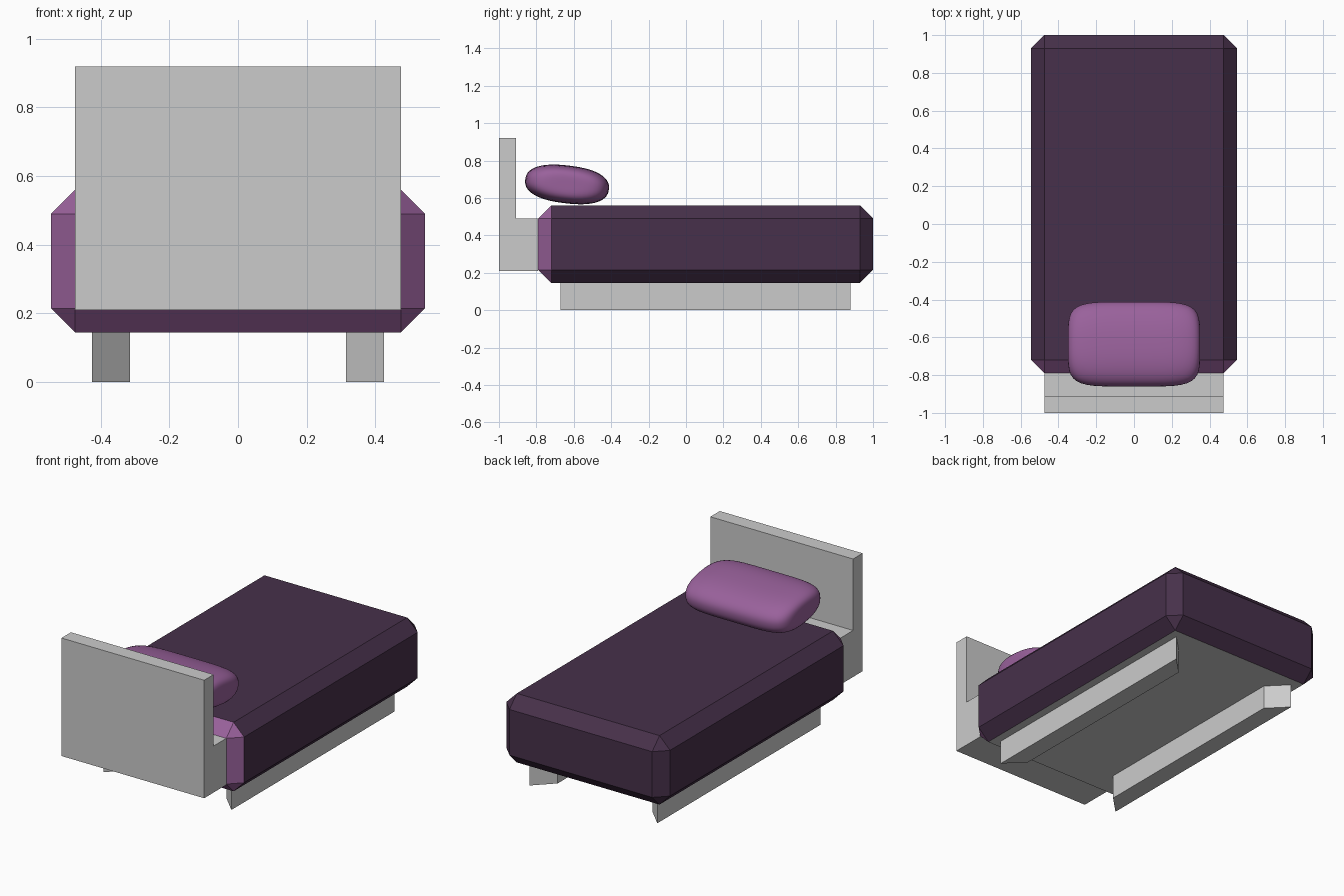
import bpy, bmesh
from mathutils import Vector, Matrix

if "Cube" in bpy.data.objects:
    bpy.data.objects.remove(bpy.data.objects["Cube"])


def material(name, rgb):
    m = bpy.data.materials.new(name)
    m.diffuse_color = (*rgb, 1)
    m.use_nodes = True
    m.node_tree.nodes["Principled BSDF"].inputs["Base Color"].default_value = m.diffuse_color
    return m


def finish(bm, name, mats=()):
    bmesh.ops.recalc_face_normals(bm, faces=bm.faces)
    me = bpy.data.meshes.new(name)
    bm.to_mesh(me)
    bm.free()
    for m in mats:
        me.materials.append(m)
    ob = bpy.data.objects.new(name, me)
    bpy.context.collection.objects.link(ob)
    return ob


def prism(name, points, move):
    """Extrude a flat outline along the vector move."""
    bm = bmesh.new()
    face = bm.faces.new([bm.verts.new(p) for p in points])
    new = bmesh.ops.extrude_face_region(bm, geom=[face], use_keep_orig=True)["geom"]
    bmesh.ops.translate(bm, vec=move, verts=[v for v in new if isinstance(v, bmesh.types.BMVert)])
    return finish(bm, name)


blanket = material("blanket_purple", (0.063, 0.03, 0.069))
sheet = material("sheet_purple", (0.32, 0.12, 0.33))

# mattress: chamfered block, lighter sheet at the head end, grey underside
bm = bmesh.new()
bmesh.ops.create_cube(bm, size=1, matrix=Matrix.Translation((0, 0.105, 0.3525))
                      @ Matrix.Diagonal((1.09, 1.79, 0.415, 1)))
bmesh.ops.bevel(bm, geom=bm.edges[:], offset=0.07, offset_type='OFFSET',
                segments=1, profile=0.5, affect='EDGES')
bm.normal_update()
for f in bm.faces:
    f.material_index = 1 if f.normal.y < -0.3 else 2 if f.normal.z < -0.9 else 0
head_face = [f for f in bm.faces if f.normal.y < -0.9]  # covered by the headboard
bmesh.ops.delete(bm, geom=head_face, context='FACES_ONLY')
finish(bm, "mattress", (blanket, sheet, None))

# headboard: L-shaped profile with a low ledge meeting the mattress
profile = [(-1, 0.21), (-1, 0.92), (-0.91, 0.92), (-0.91, 0.49), (-0.79, 0.49), (-0.79, 0.21)]
prism("headboard", [(-0.475, y, z) for y, z in profile], (0.95, 0, 0))

# floor rails with mitred ends, one each side
for side, s in (("left", -1), ("right", 1)):
    outline = [(0.425, -0.67), (0.425, 0.88), (0.315, 0.77), (0.315, -0.56)]
    prism(side + "_rail", [(s * x, y, 0) for x, y in outline], (0, 0, 0.145))

# pillow: grid cube projected to a rounded cushion, tipped towards the headboard
bm = bmesh.new()
bmesh.ops.create_cube(bm, size=2)
bmesh.ops.subdivide_edges(bm, edges=bm.edges[:], cuts=15, use_grid_fill=True)
A, N = 2.4, 5.0
for v in bm.verts:
    x, y, z = (abs(c) for c in v.co)
    v.co *= ((y ** A + z ** A) ** (N / A) + x ** N) ** (-1 / N)
    v.co = Vector((v.co.x * 0.35, v.co.y * 0.225, v.co.z * 0.101))
for f in bm.faces:
    f.smooth = True
pillow = finish(bm, "pillow", (sheet,))
pillow.location = (0, -0.636, 0.672)
pillow.rotation_euler.x = -0.12
